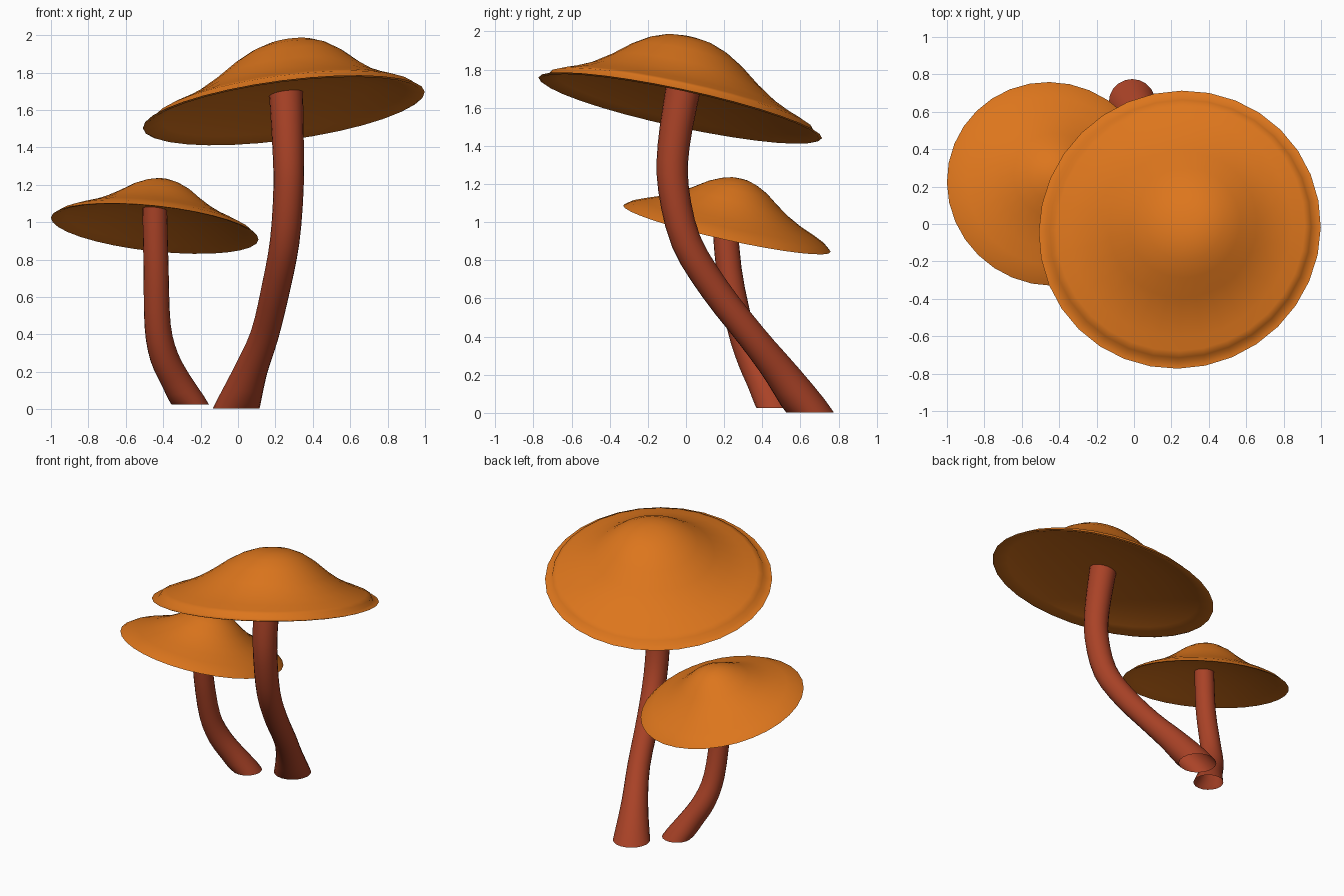
import bpy, bmesh, math
from mathutils import Vector, Matrix

if "Cube" in bpy.data.objects:
    bpy.data.objects.remove(bpy.data.objects["Cube"])

UP = Vector((0, 0, 1))


def material(name, rgb):
    m = bpy.data.materials.new(name)
    m.diffuse_color = (*rgb, 1)
    m.use_nodes = True
    m.node_tree.nodes["Principled BSDF"].inputs["Base Color"].default_value = m.diffuse_color
    return m


ORANGE = material("orange_cap", (0.72, 0.18, 0.012))
RUST = material("rust_stem", (0.40, 0.055, 0.02))


def finish(name, bm, mat, angle):
    bmesh.ops.recalc_face_normals(bm, faces=bm.faces)
    me = bpy.data.meshes.new(name)
    bm.to_mesh(me)
    bm.free()
    ob = bpy.data.objects.new(name, me)
    bpy.context.collection.objects.link(ob)
    me.materials.append(mat)
    bpy.ops.object.select_all(action='DESELECT')
    ob.select_set(True)
    bpy.context.view_layer.objects.active = ob
    bpy.ops.object.shade_smooth_by_angle(angle=math.radians(angle))
    return ob


def bridge(bm, a, b):
    n = len(a)
    for i in range(n):
        bm.faces.new((a[i], a[(i + 1) % n], b[(i + 1) % n], b[i]))


def cap(name, center, normal, profile, lean, sides=32):
    """Lathe (radius, height) points; lean shifts the dome sideways with height."""
    bm = bmesh.new()
    place = Matrix.Translation(center) @ UP.rotation_difference(Vector(normal)).to_matrix().to_4x4()
    rings = []
    for r, h in profile:
        off = Vector((lean[0] * h, lean[1] * h, h))
        if r == 0:
            rings.append([bm.verts.new(place @ off)])
            continue
        rings.append([bm.verts.new(place @ (off + Vector((r * math.cos(t), r * math.sin(t), 0))))
                      for t in (2 * math.pi * i / sides for i in range(sides))])
    for a, b in zip(rings, rings[1:]):
        if len(a) > 1 and len(b) > 1:
            bridge(bm, a, b)
        else:
            tip, ring = (a[0], b) if len(a) == 1 else (b[0], a)
            for i in range(sides):
                bm.faces.new((tip, ring[i], ring[(i + 1) % sides]))
    return finish(name, bm, ORANGE, 100)


def catmull(p, t):
    i = min(int(t), len(p) - 2)
    f = t - i
    a, b, c, d = p[max(i - 1, 0)], p[i], p[i + 1], p[min(i + 2, len(p) - 1)]
    return [0.5 * (2 * q + (r - o) * f + (2 * o - 5 * q + 4 * r - s) * f * f
                   + (3 * q - o - 3 * r + s) * f ** 3) for o, q, r, s in zip(a, b, c, d)]


def stem(name, path, top_normal, sides=20):
    """Sweep a circle along (x, y, z, radius) points; open and level at the base."""
    bm = bmesh.new()
    steps = (len(path) - 1) * 3
    pts = [catmull(path, k / 3) for k in range(steps + 1)]
    rings = []
    for k, p in enumerate(pts):
        if k == steps:
            d = Vector(top_normal)
        else:
            d = (Vector(pts[k + 1][:3]) - Vector(pts[max(k - 1, 0)][:3])).normalized()
            d = UP.lerp(d, min(k / 4, 1))      # ease from level base to path direction
        q = UP.rotation_difference(d)
        rings.append([bm.verts.new(Vector(p[:3]) + q @ Vector((p[3] * math.cos(t), p[3] * math.sin(t), 0)))
                      for t in (2 * math.pi * i / sides for i in range(sides))])
    for a, b in zip(rings, rings[1:]):
        bridge(bm, a, b)
    bm.faces.new(rings[-1])
    return finish(name, bm, RUST, 50)


# Large mushroom: domed cap with a stepped lip and shallow hollow underneath
N1 = (-0.128, 0.209, 0.969)
cap("large_cap", (0.245, -0.03, 1.602), N1,
    [(0, 0.362), (0.06, 0.36), (0.13, 0.348), (0.21, 0.318), (0.30, 0.264), (0.40, 0.187),
     (0.50, 0.122), (0.60, 0.076), (0.67, 0.050), (0.705, 0.035), (0.718, 0.006), (0.76, -0.002),
     (0.745, -0.008), (0.66, 0.02), (0.45, 0.06), (0.2, 0.08), (0, 0.085)], (0.22, -0.08))
stem("large_stem", [(-0.01, 0.65, 0.003, 0.125), (0.065, 0.505, 0.2, 0.09), (0.143, 0.345, 0.4, 0.076),
                    (0.203, 0.15, 0.65, 0.077), (0.25, 0.0, 0.9, 0.079), (0.27, -0.066, 1.18, 0.081),
                    (0.268, -0.065, 1.4, 0.084), (0.257, -0.018, 1.685, 0.091)], N1)

# Small mushroom
N2 = (0.105, 0.218, 0.970)
cap("small_cap", (-0.445, 0.215, 0.968), N2,
    [(0, 0.272), (0.05, 0.268), (0.10, 0.252), (0.16, 0.222), (0.23, 0.172), (0.30, 0.127),
     (0.38, 0.086), (0.46, 0.054), (0.52, 0.027), (0.558, -0.002),
     (0.54, 0.0), (0.48, 0.022), (0.32, 0.062), (0.15, 0.09), (0, 0.097)], (0.06, 0.04))
stem("small_stem", [(-0.255, 0.47, 0.025, 0.1), (-0.33, 0.405, 0.15, 0.08), (-0.395, 0.345, 0.28, 0.076),
                    (-0.43, 0.285, 0.45, 0.07), (-0.438, 0.225, 0.75, 0.067), (-0.445, 0.2, 1.08, 0.066)], N2)
